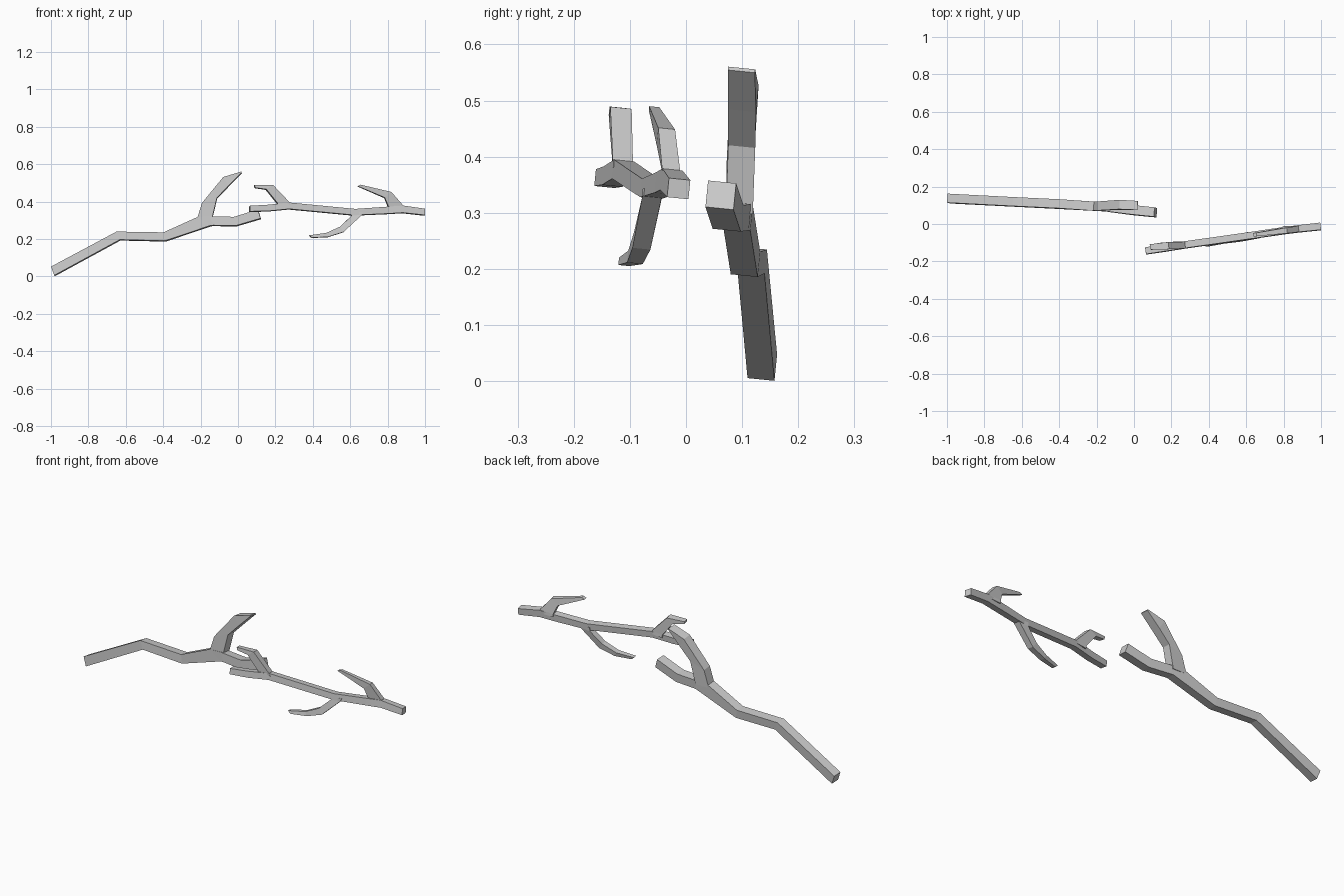
import bpy, bmesh
from mathutils import Vector


def limb(name, skew, stations):
    """Loft four-sided sections: (top x, top z, bottom x, bottom z, centre y, half width)."""
    bm = bmesh.new()
    rings = []
    for tx, tz, bx, bz, y, h in stations:
        w = Vector((skew, 1, -0.1)) * h          # slightly rolled width direction
        lean = 0.05 * (tz - bz)
        top = Vector((tx, y + lean, tz))
        bot = Vector((bx, y - lean, bz))
        rings.append([bm.verts.new(p) for p in (top - w, top + w, bot + w, bot - w)])
    for a, b in zip(rings, rings[1:]):
        for i in range(4):
            j = (i + 1) % 4
            bm.faces.new((a[i], a[j], b[j], b[i]))
    bm.faces.new(rings[0])
    bm.faces.new(rings[-1][::-1])
    bmesh.ops.recalc_face_normals(bm, faces=bm.faces)
    me = bpy.data.meshes.new(name)
    bm.to_mesh(me)
    bm.free()
    ob = bpy.data.objects.new(name, me)
    bpy.context.collection.objects.link(ob)
    return ob


# Thick rear branch
limb("large_branch", 0.065, [
    (-0.998, 0.050, -0.981, 0.003, 0.136, 0.024),
    (-0.648, 0.237, -0.630, 0.194, 0.118, 0.024),
    (-0.397, 0.233, -0.388, 0.188, 0.106, 0.024),
    (-0.215, 0.315, -0.145, 0.270, 0.093, 0.024),
    (-0.150, 0.318, -0.130, 0.271, 0.090, 0.024),
    (-0.020, 0.316, -0.010, 0.269, 0.075, 0.025),
    (0.108, 0.355, 0.122, 0.308, 0.062, 0.025)])
# Forked shoot on the rear branch, ending in a wedge
limb("large_branch_twig", 0.03, [
    (-0.220, 0.300, -0.140, 0.300, 0.095, 0.024),
    (-0.192, 0.390, -0.112, 0.418, 0.098, 0.024),
    (-0.078, 0.529, -0.050, 0.482, 0.102, 0.025),
    (0.018, 0.558, 0.020, 0.552, 0.099, 0.024)])

# Thin front branch
limb("small_branch", -0.13, [
    (0.062, 0.376, 0.062, 0.346, -0.144, 0.018),
    (0.155, 0.381, 0.160, 0.348, -0.130, 0.018),
    (0.272, 0.393, 0.272, 0.359, -0.112, 0.018),
    (0.625, 0.359, 0.620, 0.326, -0.062, 0.018),
    (0.800, 0.371, 0.800, 0.334, -0.036, 0.018),
    (0.880, 0.377, 0.880, 0.339, -0.026, 0.018),
    (0.998, 0.360, 0.998, 0.326, -0.013, 0.019)])
# Its three bent twigs
limb("inner_twig", -0.13, [
    (0.280, 0.380, 0.212, 0.372, -0.112, 0.018),
    (0.272, 0.396, 0.210, 0.389, -0.113, 0.018),
    (0.185, 0.487, 0.150, 0.464, -0.117, 0.019),
    (0.086, 0.488, 0.090, 0.473, -0.123, 0.014)])
limb("outer_twig", -0.13, [
    (0.885, 0.362, 0.803, 0.358, -0.026, 0.016),
    (0.880, 0.379, 0.802, 0.374, -0.027, 0.016),
    (0.818, 0.450, 0.783, 0.420, -0.036, 0.015),
    (0.655, 0.489, 0.638, 0.482, -0.057, 0.009)])
limb("lower_twig", -0.13, [
    (0.607, 0.342, 0.668, 0.342, -0.060, 0.017),
    (0.605, 0.322, 0.662, 0.328, -0.061, 0.017),
    (0.543, 0.264, 0.563, 0.236, -0.078, 0.016),
    (0.470, 0.231, 0.480, 0.210, -0.090, 0.014),
    (0.380, 0.219, 0.395, 0.206, -0.110, 0.010)])
